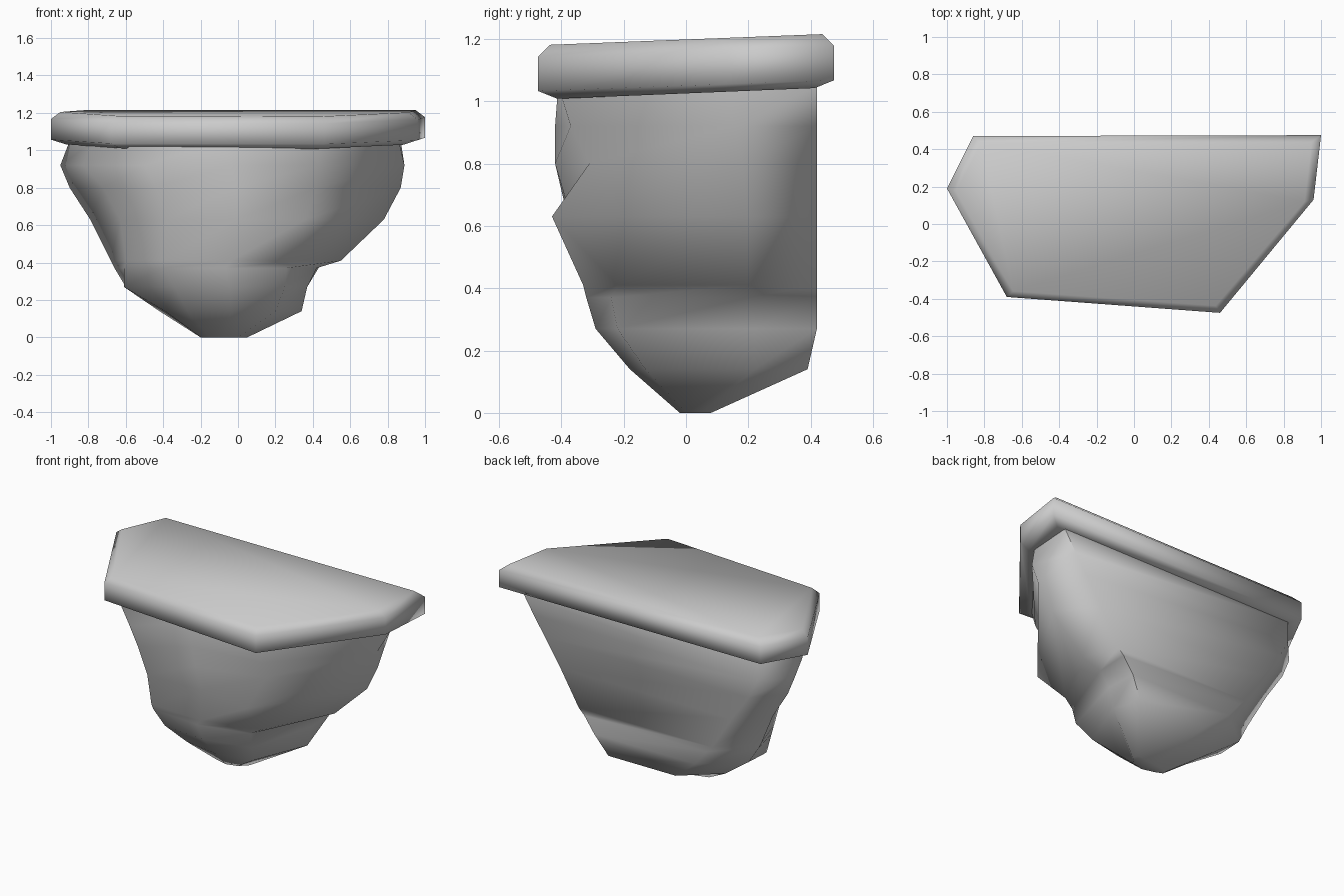
import bpy
import bmesh

default_cube = bpy.data.objects.get("Cube")
if default_cube:
    bpy.data.objects.remove(default_cube, do_unlink=True)

# Single stone colour
stone = bpy.data.materials.new("grey stone")
stone.use_nodes = True
stone_colour = (0.6, 0.6, 0.6, 1.0)
stone.diffuse_color = stone_colour
stone.node_tree.nodes["Principled BSDF"].inputs["Base Color"].default_value = stone_colour


def loft(name, rings, smooth_angle):
    """Skin a stack of equal-length point rings, bottom to top, and cap both ends."""
    bm = bmesh.new()
    loops = [[bm.verts.new(point) for point in ring] for ring in rings]
    count = len(loops[0])
    for lower, upper in zip(loops, loops[1:]):
        for i in range(count):
            j = (i + 1) % count
            bm.faces.new((lower[i], lower[j], upper[j], upper[i]))
    bm.faces.new(loops[0])
    bm.faces.new(loops[-1])
    bmesh.ops.recalc_face_normals(bm, faces=bm.faces[:])
    mesh = bpy.data.meshes.new(name)
    bm.to_mesh(mesh)
    bm.free()
    mesh.materials.append(stone)
    obj = bpy.data.objects.new(name, mesh)
    bpy.context.collection.objects.link(obj)
    bpy.ops.object.select_all(action="DESELECT")
    obj.select_set(True)
    bpy.context.view_layer.objects.active = obj
    bpy.ops.object.shade_smooth_by_angle(angle=smooth_angle)
    return obj


# Top slab: irregular six-sided plate, tilted slightly up towards the back
slab_outline = [(-1, .19), (-.68, -.39), (.46, -.475),
                (.96, .13), (1, .475), (-.86, .47)]


def slab_ring(scale_x, scale_y, height):
    return [(x * scale_x, y * scale_y, height + .036 * y)
            for x, y in slab_outline]


loft("ledge_slab", [
    slab_ring(.92, .87, 1.025),
    slab_ring(1, 1, 1.05),
    slab_ring(1, 1, 1.16),
    slab_ring(.95, .92, 1.198),
], 1.8)


# Rock body: flat back wall, bulging front, tapering to a blunt foot
def rock_ring(z, back_y, back_left, left, left_front, front_left, middle_y,
              front_right, right, back_right):
    middle_x = (front_left[0] + front_right[0]) / 2
    return [(back_left, back_y, z), (*left, z), (*left_front, z),
            (*front_left, z), (middle_x, middle_y, z), (*front_right, z),
            (*right, z), (back_right, back_y, z)]


# Sides are listed in order of increasing x
loft("rock_body", [rock_ring(*row) for row in [
    (0, .08, -.1, (-.2, .05), (-.2, .02), (-.15, 0), -.02, (0, 0), (.05, .05), .04),
    (.14, .39, -.2, (-.42, .2), (-.39, 0), (-.27, -.14), -.18, (.2, -.13), (.34, .22), .28),
    (.27, .42, -.36, (-.6, .22), (-.61, .05), (-.34, -.26), -.29, (.25, -.22), (.37, .22), .36),
    (.37, .42, -.44, (-.66, .2), (-.61, 0), (-.4, -.29), -.32, (.26, -.24), (.42, .2), .43),
    (.41, .42, -.48, (-.68, .2), (-.6, -.04), (-.4, -.31), -.33, (.33, -.22), (.55, .2), .47),
    (.63, .42, -.62, (-.79, .24), (-.63, -.1), (-.38, -.38), -.37, (.36, -.43), (.78, .2), .6),
    (.8, .42, -.74, (-.9, .25), (-.72, -.08), (-.44, -.39), -.42, (.42, -.31), (.87, .18), .71),
    (.92, .42, -.8, (-.95, .25), (-.83, 0), (-.5, -.39), -.42, (.43, -.37), (.89, .15), .79),
    (1.05, .42, -.8, (-.9, .22), (-.77, -.1), (-.6, -.36), -.39, (.43, -.41), (.86, .14), .87),
]], 1.3)
